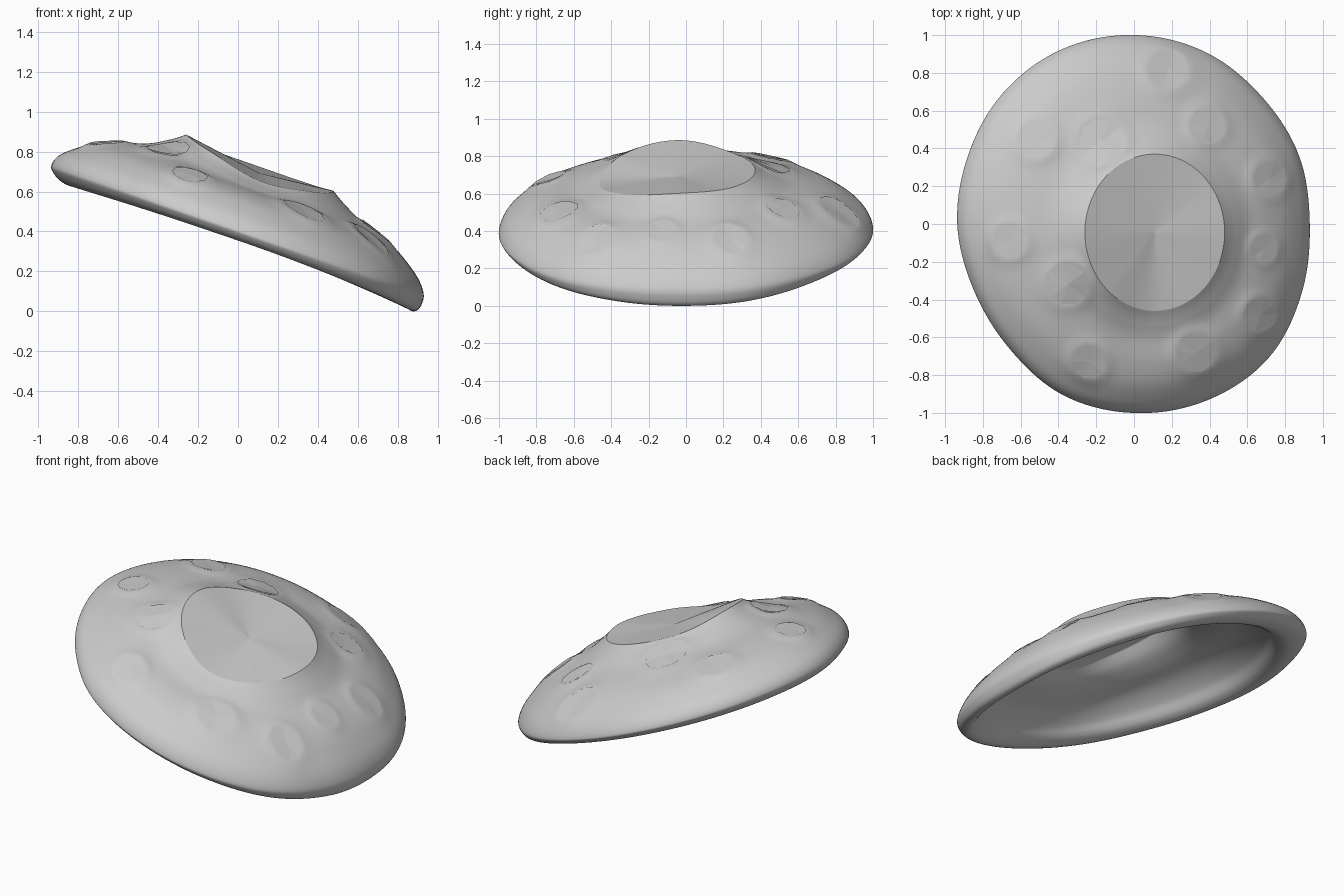
import bpy, bmesh, math
from mathutils import Vector
from mathutils.bvhtree import BVHTree

cube = bpy.data.objects.get("Cube")
if cube:
    bpy.data.objects.remove(cube, do_unlink=True)

grey = bpy.data.materials.new("plain grey")
grey.use_nodes = True
COLOUR = (0.6, 0.6, 0.6, 1)
grey.diffuse_color = COLOUR
grey.node_tree.nodes["Principled BSDF"].inputs["Base Color"].default_value = COLOUR

SEGS, STEPS = 144, 6
TILT = -0.344                      # slope of the rim from -x to +x

# outline radius every 22.5 degrees, starting at +x
OUTLINE = [.93, .945, .955, .985, 1.0, 1.0, .98, .95,
           .935, .917, .932, .98, 1.0, 1.01, 1.005, .96]
# height of the top opening above the rim plane, every 45 degrees
TOP_HEIGHT = [.36, .355, .355, .36, .39, .35, .285, .32]
# cross-section from the opening, over the rim and into the hollow:
# (fraction of the way to the outline, height above the rim plane)
SECTION = [(0, .36), (.06, .335), (.14, .307), (.28, .265), (.5, .225),
           (.7, .175), (.85, .115), (.95, .06), (1, 0), (.98, -.045),
           (.93, -.08), (.85, -.09), (.77, -.05), (.68, .035), (.5, .125),
           (.28, .19), (.12, .25), (0, .325)]
OUTER_SPANS = 8
# round patches: x, y, radius
PATCHES = [(.18, .82, .11), (.39, .52, .09), (.72, .24, .09), (.69, -.13, .07),
           (.67, -.48, .09), (.33, -.68, .105), (-.24, -.73, .09),
           (-.35, -.32, .11), (-.66, -.09, .09), (-.17, .44, .12), (-.52, .45, .10)]


def spline(pts, t, closed):
    """Smooth curve through values or vectors, t counted in points."""
    n = len(pts)
    i = math.floor(t)
    if not closed:
        i = min(i, n - 2)
    f = t - i
    pick = lambda k: pts[k % n] if closed else pts[max(0, min(n - 1, k))]
    a, b, c, d = (pick(i + k) for k in (-1, 0, 1, 2))
    return (b * 2 + (c - a) * f + (a * 2 - b * 5 + c * 4 - d) * f ** 2
            + (b * 3 - a - c * 3 + d) * f ** 3) * 0.5


def lip(x, y):
    """Low ring around every patch, with a shallow dip inside it."""
    total = 0
    for px, py, r in PATCHES:
        d = math.hypot(x - px, y - py) / r
        total += .011 * math.exp(-((d - 1) / .4) ** 2) - .015 * math.exp(-(d / .6) ** 2)
    return total


def surface_point(angle, s, h):
    turn = angle / math.tau
    c = math.cos(angle)
    r = spline(OUTLINE, turn * 16, True)
    inner = Vector((.11 + .37 * c, -.045 + .415 * math.sin(angle)))
    outer = Vector((r * c, r * math.sin(angle)))
    x, y = inner.lerp(outer, s)
    if h < 0:                      # the rim hangs lowest at +x, least at the sides
        h *= .55 + (.6 if c > 0 else .2) * c * c
    h += (spline(TOP_HEIGHT, turn * 8, True) - .36) * max(0, 1 - s) ** 2
    return Vector((x, y, .405 + TILT * x + h))


def finish(bm, name, smooth):
    mesh = bpy.data.meshes.new(name)
    bm.to_mesh(mesh)
    bm.free()
    mesh.materials.append(grey)
    for p in mesh.polygons:
        p.use_smooth = smooth
    obj = bpy.data.objects.new(name, mesh)
    bpy.context.collection.objects.link(obj)


def fan(bm, loop, middle):
    centre = bm.verts.new(middle)
    for j, v in enumerate(loop):
        bm.faces.new((v, loop[(j + 1) % len(loop)], centre))


# shell: rings of the cross-section carried round the outline
bm = bmesh.new()
section = [Vector(p) for p in SECTION]
rings = []
for k in range((len(section) - 1) * STEPS + 1):
    s, h = spline(section, k / STEPS, False)
    ring = []
    for j in range(SEGS):
        p = surface_point(j / SEGS * math.tau, s, h)
        if k < OUTER_SPANS * STEPS:
            p.z += lip(p.x, p.y) * max(0, min(1, s / .08, (1 - s) / .08))
        ring.append(bm.verts.new(p))
    rings.append(ring)
for a, b in zip(rings, rings[1:]):
    for j in range(SEGS):
        n = (j + 1) % SEGS
        bm.faces.new((a[j], b[j], b[n], a[n]))

# ceiling of the hollow
fan(bm, rings[-1][::-1], (.11, -.045, .655))

# stand on the ground
low = min(v.co.z for v in bm.verts)
bmesh.ops.translate(bm, verts=bm.verts, vec=(0, 0, -low))
bm.normal_update()
tree = BVHTree.FromBMesh(bm)
top_loop = [v.co.copy() for v in rings[0]]
finish(bm, "shell", True)

# slightly sunken cap across the top opening
bm = bmesh.new()
fan(bm, [bm.verts.new(p) for p in top_loop], (.11, -.045, .69 - low))
finish(bm, "top_cap", False)

# flat patches resting on the raised rings
for i, (px, py, r) in enumerate(PATCHES):
    bm = bmesh.new()
    loop = []
    for j in range(10):
        a = j / 10 * math.tau
        start = Vector((px + r * math.cos(a), py + r * math.sin(a), 3))
        hit = tree.ray_cast(start, Vector((0, 0, -1)))[0]
        loop.append(bm.verts.new(hit + Vector((0, 0, .004))))
    fan(bm, loop, sum((v.co for v in loop), Vector()) / len(loop))
    finish(bm, f"patch_{i + 1}", False)
